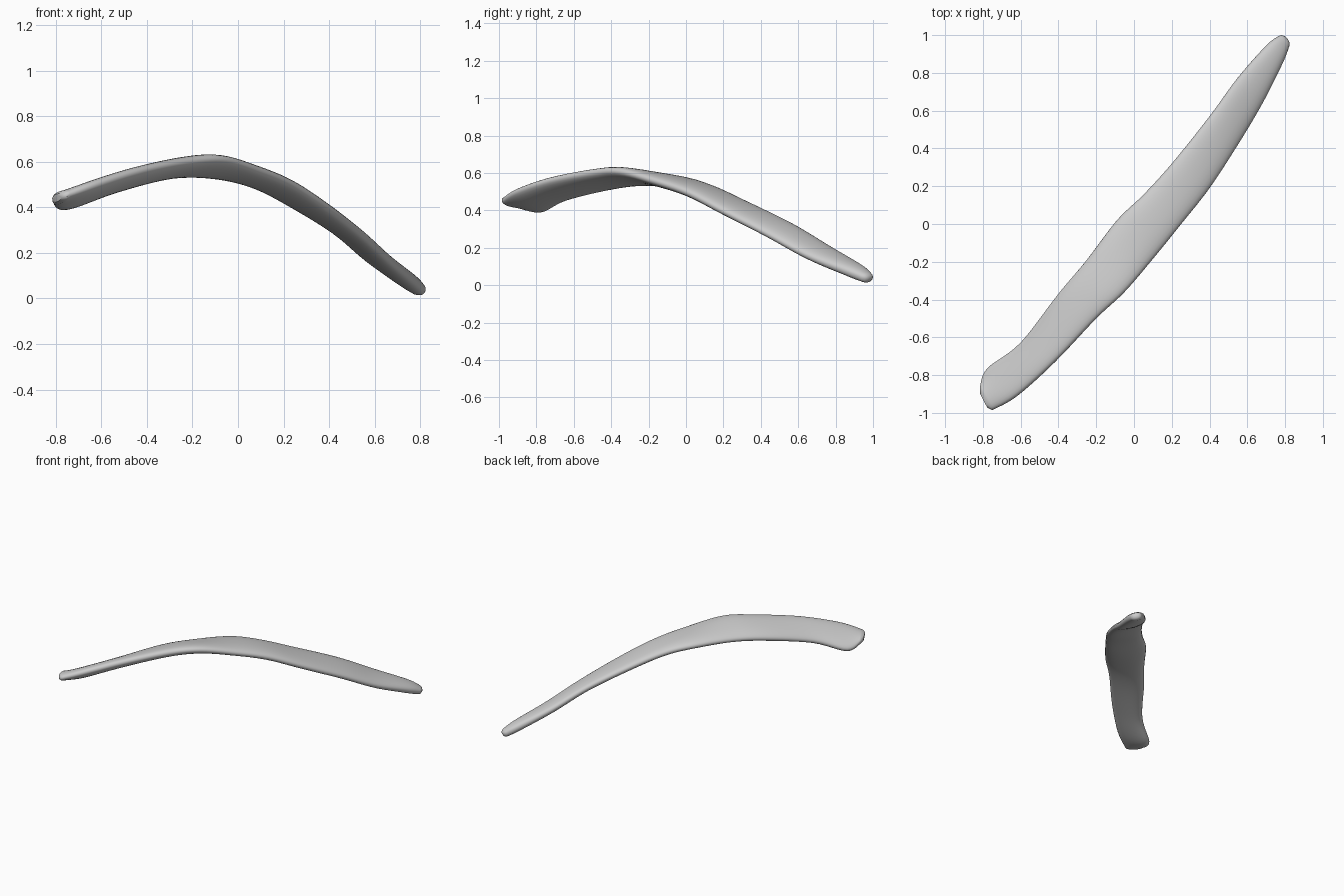
import bpy, bmesh, math
from mathutils import Vector

cube = bpy.data.objects.get("Cube")
if cube:
    bpy.data.objects.remove(cube, do_unlink=True)

# Stations along the rib: back-left edge, front-right edge, half thickness
STATIONS = [
    ((-.815, -.86, .43), (-.75, -.985, .455), .027),
    ((-.775, -.765, .40), (-.62, -.91, .505), .036),
    ((-.60, -.63, .465), (-.42, -.73, .565), .036),
    ((-.40, -.37, .53), (-.20, -.50, .605), .038),
    ((-.25, -.19, .55), (-.05, -.36, .61), .038),
    ((-.09, .02, .545), (.10, -.185, .56), .038),
    ((.05, .155, .51), (.25, 0, .495), .037),
    ((.20, .32, .437), (.40, .19, .395), .036),
    ((.40, .57, .318), (.55, .42, .275), .034),
    ((.55, .775, .195), (.68, .64, .155), .034),
    ((.70, .945, .09), (.785, .85, .07), .034),
    ((.765, .995, .045), (.82, .94, .035), .027),
]
SIDES, STEPS = 28, 6


def spline(p0, p1, p2, p3, t):
    """Catmull-Rom blend between p1 and p2."""
    return 0.5 * (2 * p1 + (p2 - p0) * t + (2 * p0 - 5 * p1 + 4 * p2 - p3) * t ** 2
                  + (3 * p1 - p0 - 3 * p2 + p3) * t ** 3)


def sample(values):
    """Smooth sequence passing through all values."""
    v = [values[0]] + values + [values[-1]]
    out = [spline(*v[i:i + 4], k / STEPS) for i in range(len(values) - 1) for k in range(STEPS)]
    return out + [values[-1]]


def power(value, exponent):
    return math.copysign(abs(value) ** exponent, value)


left = sample([Vector(s[0]) for s in STATIONS])
right = sample([Vector(s[1]) for s in STATIONS])
half = sample([s[2] for s in STATIONS])
mid = [(a + b) / 2 for a, b in zip(left, right)]

# Loft flattened, rounded sections along the twisting blade
bm = bmesh.new()
rings = []


def add_ring(i, scale=1.0, shift=0.0):
    tangent = (mid[min(i + 2, len(mid) - 1)] - mid[max(i - 2, 0)]).normalized()
    across = (right[i] - left[i]) / 2
    normal = across.cross(tangent).normalized()
    if normal.z < 0:
        normal.negate()
    centre = mid[i] + tangent * shift
    ring = []
    for k in range(SIDES):
        a = 2 * math.pi * k / SIDES
        offset = across * power(math.cos(a), .9) + normal * half[i] * power(math.sin(a), .85)
        ring.append(bm.verts.new(centre + offset * scale))
    rings.append(ring)


last = len(mid) - 1
add_ring(0, .6, -.018)
for i in range(last + 1):
    add_ring(i)
add_ring(last, .8, .013)
add_ring(last, .4, .022)

for r0, r1 in zip(rings, rings[1:]):
    for k in range(SIDES):
        n = (k + 1) % SIDES
        bm.faces.new((r0[k], r0[n], r1[n], r1[k]))
bm.faces.new(rings[0])
bm.faces.new(rings[-1])
bmesh.ops.recalc_face_normals(bm, faces=bm.faces)

mesh = bpy.data.meshes.new("rib_bone")
bm.to_mesh(mesh)
bm.free()
bone = bpy.data.objects.new("rib_bone", mesh)
bpy.context.collection.objects.link(bone)

# Plain grey material
grey = bpy.data.materials.new("light_grey")
grey.use_nodes = True
colour = (.6, .6, .6, 1)
grey.diffuse_color = colour
grey.node_tree.nodes["Principled BSDF"].inputs["Base Color"].default_value = colour
mesh.materials.append(grey)

bpy.context.view_layer.objects.active = bone
bone.select_set(True)
bpy.ops.object.shade_smooth_by_angle(angle=math.radians(50))
